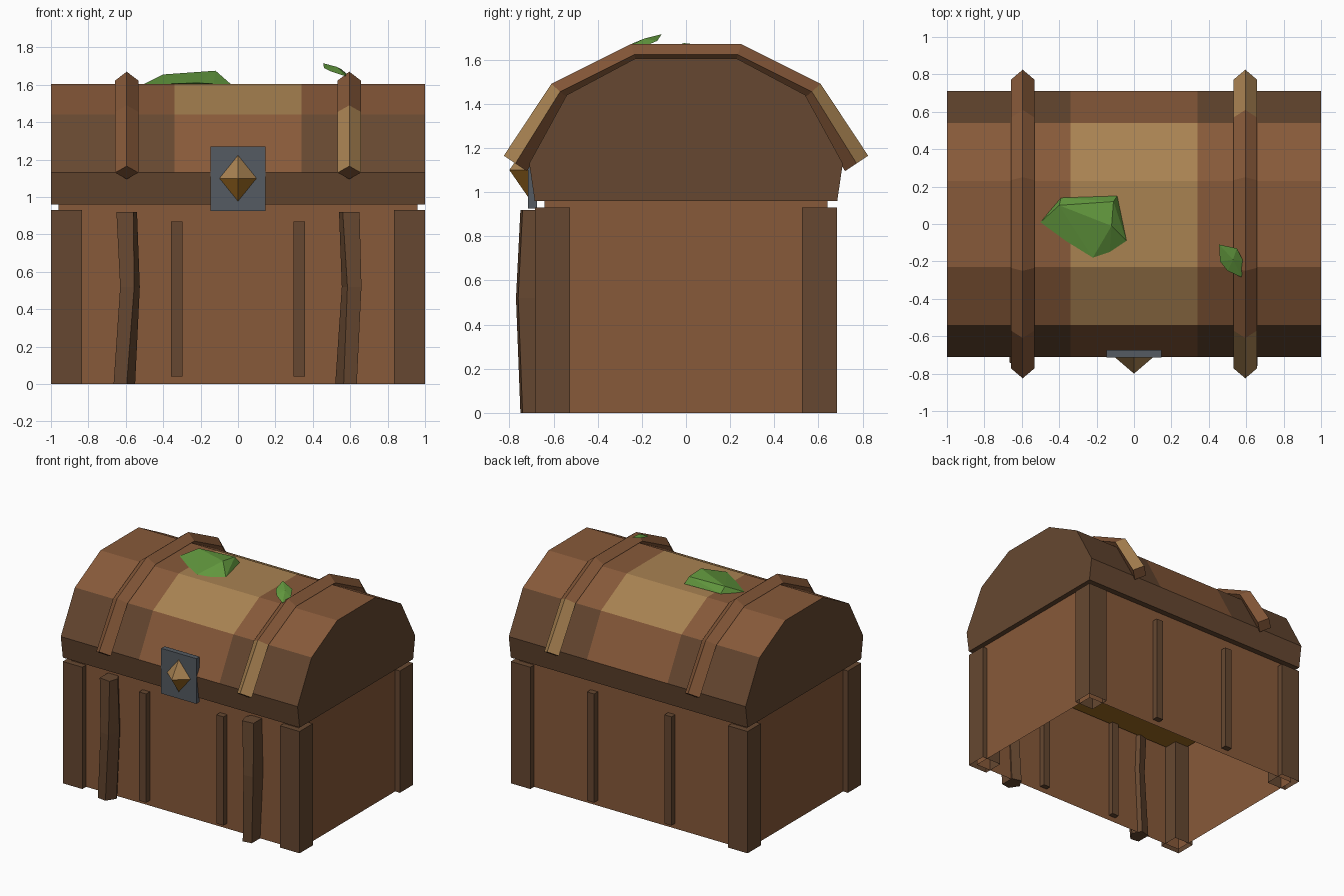
import bpy
import bmesh
from mathutils import Vector

old = bpy.data.objects.get("Cube")
if old:
    bpy.data.objects.remove(old, do_unlink=True)


def material(name, srgb):
    """Flat material from display colour values."""
    lin = [c / 12.92 if c < 0.04045 else ((c + 0.055) / 1.055) ** 2.4 for c in srgb]
    mat = bpy.data.materials.new(name)
    mat.use_nodes = True
    mat.diffuse_color = (*lin, 1)
    bsdf = mat.node_tree.nodes["Principled BSDF"]
    bsdf.inputs["Base Color"].default_value = (*lin, 1)
    bsdf.inputs["Roughness"].default_value = 0.9
    return mat


brown = material("brown wood", (0.53, 0.35, 0.225))
dark = material("dark wood", (0.40, 0.28, 0.19))
tan = material("pale worn wood", (0.66, 0.51, 0.32))
slate = material("slate metal", (0.33, 0.355, 0.385))
gold = material("gold", (0.62, 0.42, 0.13))
green = material("leaf green", (0.38, 0.59, 0.24))


def finish(name, bm, mats, rule=None, normals=True):
    """Turn a bmesh into an object; rule picks a material from a face."""
    if normals:
        bmesh.ops.recalc_face_normals(bm, faces=bm.faces)
    if rule:
        for f in bm.faces:
            f.material_index = rule(f.calc_center_median(), f.normal)
    me = bpy.data.meshes.new(name)
    bm.to_mesh(me)
    bm.free()
    for m in mats:
        me.materials.append(m)
    ob = bpy.data.objects.new(name, me)
    bpy.context.collection.objects.link(ob)
    return ob


def box(name, lo, hi, mat, open_bottom=False):
    lo, hi = Vector(lo), Vector(hi)
    bm = bmesh.new()
    bmesh.ops.create_cube(bm, size=1)
    for v in bm.verts:
        v.co = (lo + hi) / 2 + v.co * (hi - lo)
    if open_bottom:
        bm.normal_update()
        bmesh.ops.delete(bm, geom=[f for f in bm.faces if f.normal.z < -0.5], context="FACES")
    return finish(name, bm, [mat], normals=False)


def loft(name, rings, mats, rule=None):
    """Skin closed cross-sections and cap both ends."""
    bm = bmesh.new()
    rows = [[bm.verts.new(p) for p in ring] for ring in rings]
    n = len(rows[0])
    for a, b in zip(rows, rows[1:]):
        for i in range(n):
            j = (i + 1) % n
            bm.faces.new((a[i], a[j], b[j], b[i]))
    bm.faces.new(rows[0])
    bm.faces.new(rows[-1])
    return finish(name, bm, mats, rule)


def hull(name, points, mats, rule=None):
    bm = bmesh.new()
    verts = [bm.verts.new(p) for p in points]
    res = bmesh.ops.convex_hull(bm, input=verts)
    loose = [v for v in bm.verts if not v.link_faces]
    bmesh.ops.delete(bm, geom=loose, context="VERTS")
    return finish(name, bm, mats, rule)


def symmetric(half):
    """Complete a profile of (y, z) points across y = 0."""
    return [(-y, z) for y, z in half] + [(y, z) for y, z in reversed(half)]


# Chest body, open underneath, with the treasure layer inside
box("chest_body", (-0.96, -0.64, 0), (0.96, 0.64, 0.96), brown, open_bottom=True)
bm = bmesh.new()
bmesh.ops.create_grid(bm, x_segments=1, y_segments=1, size=1)
for v in bm.verts:
    v.co = (v.co.x * 0.95, v.co.y * 0.63, 0.81)
finish("treasure_layer", bm, [gold], normals=False)

# Wall panels that bring the sides out between the corner posts
for s, side in ((-1, "front"), (1, "back")):
    y = sorted((s * 0.60, s * 0.685))
    for sx, hand in ((1, "left"), (-1, "right")):
        # Corner posts
        x = sorted((sx * 0.835, sx))
        py = sorted((s * 0.525, s * 0.685))
        box(f"{side}_{hand}_corner_post", (x[0], py[0], 0), (x[1], py[1], 0.93), dark, True)
        # Thin battens
        bx = sx * 0.327
        box(f"{side}_{hand}_batten", (bx - 0.03, y[0], 0.04), (bx + 0.03, y[1], 0.87), dark)

# Bent wooden stays on the front: z, outer edge, ridge, inner edge, depth
stay = [(0, 0.655, 0.585, 0.54, 0.75), (0.52, 0.645, 0.57, 0.54, 0.77), (0.92, 0.65, 0.56, 0.54, 0.75)]
for sx, hand, lean in ((1, "left", -0.02), (-1, "right", 0.01)):
    rings = []
    for i, (z, outer, ridge, inner, depth) in enumerate(stay):
        shift = (lean, 0.015, 0)[i] if sx > 0 else (lean, -0.015, 0)[i]
        rings.append([(sx * (outer + shift), -depth + 0.01, z), (sx * (ridge + shift), -depth, z),
                      (sx * (inner + shift), -0.68, z), (sx * (inner + shift + 0.04), -0.61, z),
                      (sx * (outer + shift), -0.63, z)])
    loft(f"front_{hand}_stay", rings, [dark])

# Faceted lid, with a worn patch in its middle section
lid = symmetric([(0.685, 0.96), (0.71, 1.13), (0.54, 1.44), (0.23, 1.605)])


def lid_colour(c, n):
    if abs(n.x) > 0.9 or n.z < 0.2:
        return 0
    middle = abs(c.x) < 0.34
    upper = c.z > 1.45
    return int(middle) + int(upper)


loft("lid", [[(x, y, z) for y, z in lid] for x in (-1, -0.34, 0.34, 1)],
     [dark, brown, tan], lid_colour)

# Lid straps with a diamond cross-section
outer = symmetric([(0.825, 1.165), (0.61, 1.49), (0.25, 1.67)])
inner = symmetric([(0.72, 1.095), (0.53, 1.42), (0.22, 1.575)])
for sx, hand in ((1, "left"), (-1, "right")):
    rings = []
    for (yo, zo), (yi, zi) in zip(outer, inner):
        ym, zm = (yo + yi) / 2, (zo + zi) / 2
        x = sx * 0.595
        rings.append([(x, yo, zo), (x + 0.062, ym, zm), (x, yi, zi), (x - 0.062, ym, zm)])
    worn = (lambda c, n: int(abs(c.y) > 0.6 and n.z > -0.1)) if sx > 0 else None
    loft(f"lid_{hand}_strap", rings, [brown, tan], worn)

# Latch plate and its pointed stud
box("latch_plate", (-0.148, -0.715, 0.925), (0.148, -0.675, 1.27), slate)
hull("latch_stud", [(0, -0.80, 1.10), (-0.105, -0.71, 1.10), (0.105, -0.71, 1.10),
                    (0, -0.71, 1.23), (0, -0.71, 0.97)],
     [gold, tan], lambda c, n: int(c.z > 1.10))

# Leaves on top
hull("large_leaf", [(-0.51, 0, 1.60), (-0.39, 0.14, 1.61), (-0.09, 0.15, 1.61), (-0.04, -0.09, 1.605),
                    (-0.13, -0.15, 1.605), (-0.22, -0.18, 1.61), (-0.40, 0.10, 1.655),
                    (-0.12, -0.01, 1.675), (-0.11, 0.12, 1.66)], [green])
hull("small_leaf", [(0.455, -0.11, 1.715), (0.55, -0.13, 1.685), (0.585, -0.20, 1.655),
                    (0.575, -0.285, 1.645), (0.50, -0.25, 1.67), (0.46, -0.20, 1.69),
                    (0.53, -0.19, 1.695)], [green])
